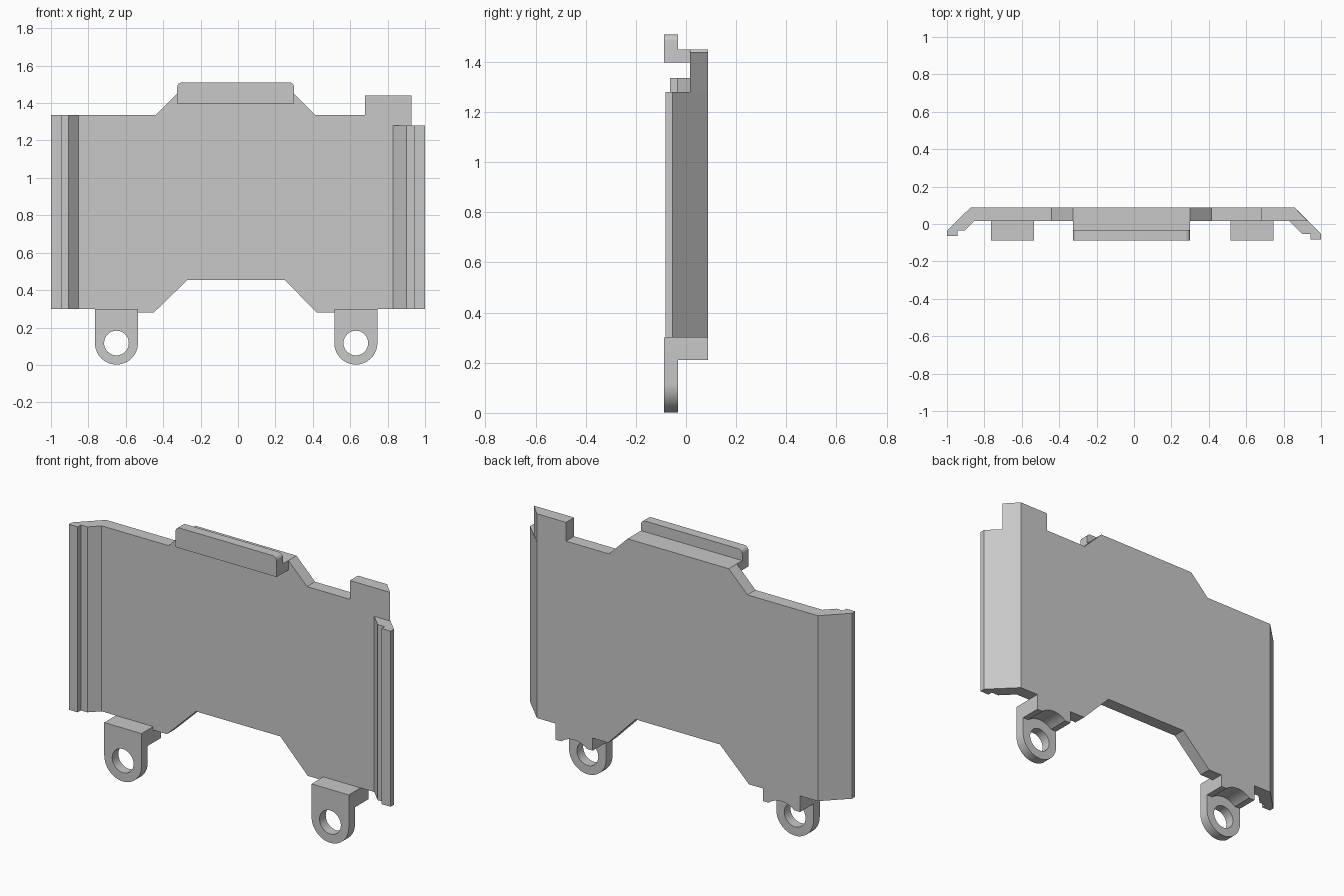
import bpy, bmesh, math

cube = bpy.data.objects.get("Cube")
if cube:
    bpy.data.objects.remove(cube, do_unlink=True)

grey = bpy.data.materials.new("plain_grey")
grey.use_nodes = True
COLOUR = (0.58, 0.58, 0.58, 1)
grey.diffuse_color = COLOUR
grey.node_tree.nodes["Principled BSDF"].inputs["Base Color"].default_value = COLOUR

FRONT, LIP_BACK, FACE, BACK = -0.087, -0.032, 0.016, 0.087


def arc(cx, cy, r, start, end, steps):
    """Points along an arc, angles in degrees."""
    angles = [math.radians(start + (end - start) * i / steps) for i in range(steps + 1)]
    return [(cx + r * math.cos(a), cy + r * math.sin(a)) for a in angles]


def prism(name, outline, lo, hi, axis="Y", hole=None, smooth=False):
    """Extrude an outline along Y (points are x, z) or Z (points are x, y)."""
    def place(p, d):
        return (p[0], d, p[1]) if axis == "Y" else (p[0], p[1], d)

    bm = bmesh.new()
    loops = [[bm.verts.new(place(p, lo)) for p in pts] for pts in (outline, hole) if pts]
    if hole:
        edges = [bm.edges.new((l[i - 1], l[i])) for l in loops for i in range(len(l))]
        bmesh.ops.triangle_fill(bm, edges=edges, use_beauty=True)
    else:
        bm.faces.new(loops[0])
    ext = bmesh.ops.extrude_face_region(bm, geom=bm.faces[:], use_keep_orig=True)
    moved = [g for g in ext["geom"] if isinstance(g, bmesh.types.BMVert)]
    bmesh.ops.translate(bm, verts=moved, vec=place((0, 0), hi - lo))
    bmesh.ops.recalc_face_normals(bm, faces=bm.faces[:])
    mesh = bpy.data.meshes.new(name)
    bm.to_mesh(mesh)
    bm.free()
    mesh.materials.append(grey)
    obj = bpy.data.objects.new(name, mesh)
    bpy.context.collection.objects.link(obj)
    if smooth:
        bpy.ops.object.select_all(action="DESELECT")
        obj.select_set(True)
        bpy.context.view_layer.objects.active = obj
        bpy.ops.object.shade_smooth_by_angle(angle=math.radians(30))
    return obj


# Main panel with raised centre, corner tab and arched bottom
prism("panel", [
    (-0.875, 0.30), (-0.535, 0.30), (-0.535, 0.28), (-0.45, 0.28), (-0.27, 0.455),
    (0.25, 0.455), (0.42, 0.28), (0.515, 0.28), (0.515, 0.30), (0.86, 0.30),
    (0.86, 1.44), (0.68, 1.44), (0.68, 1.335), (0.415, 1.335), (0.30, 1.45),
    (-0.325, 1.45), (-0.44, 1.335), (-0.875, 1.335)], FACE, BACK)

# Angled side wings with a stepped lip
prism("right_wing", [
    (-0.875, BACK), (-1, -0.036), (-1, -0.064), (-0.945, -0.064), (-0.945, -0.036),
    (-0.905, -0.036), (-0.853, FACE), (-0.875, FACE)], 0.30, 1.335, "Z")
prism("left_wing", [
    (0.86, BACK), (1, -0.053), (1, -0.082), (0.945, -0.082), (0.945, -0.054),
    (0.90, -0.054), (0.83, FACE), (0.86, FACE)], 0.30, 1.28, "Z")
prism("corner_tab_edge", [(0.86, BACK), (0.86, FACE), (0.928, FACE)], 1.28, 1.44, "Z")

# Hooked top clip with rounded corners
R = 0.025
prism("clip_lip", [(-0.325, 1.397), (0.30, 1.397)]
      + arc(0.30 - R, 1.51 - R, R, 0, 90, 8)
      + arc(-0.325 + R, 1.51 - R, R, 90, 180, 8), FRONT, LIP_BACK, smooth=True)
prism("clip_bridge", [(-0.325, 1.397), (0.30, 1.397), (0.30, 1.45), (-0.325, 1.45)],
      LIP_BACK, FACE)

# Hinge lugs: a pierced round plate joined to the panel by an arched arm
W, PIN_Z, TOP, ARM_Z = 0.115, 0.117, 0.30, 0.21
for side, cx in (("right", -0.65), ("left", 0.63)):
    prism(side + "_hinge_lug",
          [(cx + W, TOP), (cx - W, TOP)] + arc(cx, PIN_Z, W, 180, 360, 32),
          FRONT, LIP_BACK, hole=arc(cx, PIN_Z, 0.066, 0, 348.75, 31), smooth=True)
    prism(side + "_hinge_arm",
          [(cx + W, ARM_Z), (cx + W, TOP), (cx - W, TOP), (cx - W, ARM_Z)]
          + arc(cx, PIN_Z, 0.122, 130.3, 49.7, 16), LIP_BACK, BACK, smooth=True)
